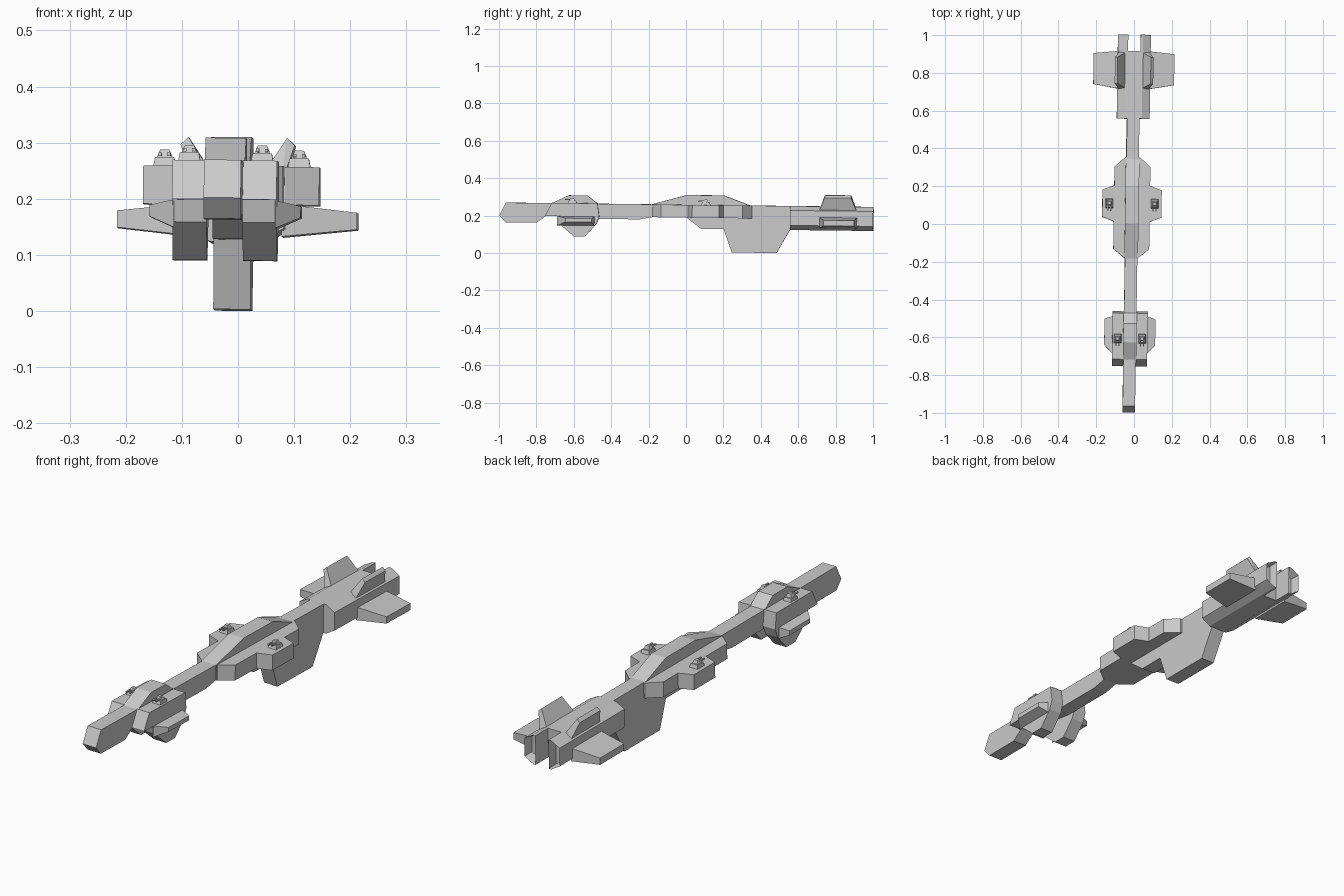
import bpy, bmesh
from mathutils import Euler, Matrix

cube = bpy.data.objects.get("Cube")
if cube:
    bpy.data.objects.remove(cube, do_unlink=True)

grey = (.6, .6, .6, 1)
hull_grey = bpy.data.materials.new("hull grey")
hull_grey.use_nodes = True
hull_grey.diffuse_color = grey
hull_grey.node_tree.nodes["Principled BSDF"].inputs["Base Color"].default_value = grey

# The hull is built straight, then sits slightly askew
POSE = Matrix.Translation((-.015, 0, 0)) @ Euler((-.012, .01, -.0155)).to_matrix().to_4x4()


def around(centre, reach=0):
    """Span reaching equally to both sides of a centre."""
    return (centre - reach, centre + reach)


def corners(x, y, z):
    """Corner points of a box given by three spans."""
    return [(i, j, k) for i in x for j in y for k in z]


def solid(name, *boxes, side=1, recess=0):
    """Faceted solid wrapped around boxes; recess sinks an opening in the rear face."""
    bm = bmesh.new()
    for points in boxes:
        for x, y, z in points:
            bm.verts.new((side * x, y, z))
    bmesh.ops.remove_doubles(bm, verts=bm.verts, dist=.0001)
    wrapped = bmesh.ops.convex_hull(bm, input=bm.verts)
    spare = set(wrapped["geom_interior"] + wrapped["geom_unused"])
    bmesh.ops.delete(bm, geom=[v for v in spare if isinstance(v, bmesh.types.BMVert)],
                     context="VERTS")
    bmesh.ops.dissolve_limit(bm, angle_limit=.01, verts=bm.verts, edges=bm.edges)
    bmesh.ops.recalc_face_normals(bm, faces=bm.faces)
    if recess:
        rear = max(bm.faces, key=lambda face: face.normal.y)
        bmesh.ops.inset_region(bm, faces=[rear], thickness=.01)
        bmesh.ops.translate(bm, verts=rear.verts, vec=(0, -recess, 0))
    mesh = bpy.data.meshes.new(name)
    bm.to_mesh(mesh)
    bm.free()
    mesh.materials.append(hull_grey)
    part = bpy.data.objects.new(name, mesh)
    part.matrix_world = POSE
    bpy.context.collection.objects.link(part)


def turret(name, x, y, side):
    """Tapered mount, smaller head and two barrels pointing forward."""
    mount, crown = DECK + .016, DECK + .03
    solid(name + "_mount",
          corners(around(x, .02), around(y, .025), around(DECK)),
          corners(around(x, .017), around(y, .02), around(mount)), side=side)
    solid(name + "_head",
          corners(around(x, .014), around(y, .013), around(mount)),
          corners(around(x, .008), around(y, .008), around(crown)), side=side)
    for offset in around(0, .008):
        solid(name + "_barrel",
              corners(around(x + offset, .003), around(y - .02, .02),
                      around(mount + .005, .003)), side=side)


# Shared heights and widths
DECK, FLOOR, BELLY = .258, .19, .13
deck_height = (FLOOR, DECK)
spine = around(0, .033)
cover = around(0, .036)

# Nose with a pointed front edge
solid("nose",
      corners(spine, (-1, -.75), around(FLOOR)),
      corners(spine, (-.967, -.6), around(DECK)))
solid("nose_chin",
      corners(spine, (-1, -.75), around(FLOOR)),
      corners(spine, (-.967, -.8), around(.153)))

# Long beam and its shallow belly
solid("beam", corners(spine, (-.7, .56), deck_height))
solid("beam_belly",
      corners(spine, (-.6, -.18), around(FLOOR)),
      corners(spine, (-.5, -.25), around(FLOOR - .013)))

# Keel: shallow step, deep fin and rear bulkhead
solid("keel_step",
      corners(spine, (0, .5), around(FLOOR)),
      corners(spine, (.08, .5), around(BELLY)))
solid("keel_fin",
      corners(spine, (.2, .555), (BELLY, DECK - .01)),
      corners(spine, (.245, .485), around(.006)))

# Raised covers on the spine
solid("forward_cover",
      corners(cover, (-.72, -.475), deck_height),
      corners(cover, (-.63, -.53), around(.301)))
solid("middle_cover",
      corners(cover, (-.185, .34), deck_height),
      corners(cover, (0, .2), around(.31)))

# Middle deck with cut corners and stepped sponsons
solid("middle_deck",
      corners(around(0, .095), (-.135, .3), deck_height),
      corners(around(0, .04), (-.18, .35), deck_height))
solid("sponsons",
      corners(around(0, .097), around(.105, .095), deck_height),
      corners(around(0, .157), around(.105, .072), deck_height))

# Core between the engine pods
solid("engine_core", corners(cover, (.555, .912), (BELLY, DECK)))

for side, label in ((1, "left_"), (-1, "right_")):
    # Forward cheek with a leg below it
    cheek = (.032, .093)
    solid(label + "forward_cheek",
          corners(cheek, (-.755, -.465), around(FLOOR)),
          corners(cheek, (-.72, -.475), around(DECK + .002)), side=side)
    solid(label + "forward_leg",
          corners(cheek, (-.69, -.465), around(FLOOR)),
          corners(cheek, (-.68, -.48), around(.15)),
          corners(cheek, around(-.57, .03), around(.083)), side=side)
    solid(label + "forward_winglet",
          corners(around(.09), around(-.59, .1), (.14, FLOOR)),
          corners(around(.135), around(-.575, .07), (.16, .18)), side=side)

    # Engine pod with chamfered outer edges and a hollow exhaust
    length = (.555, 1)
    solid(label + "engine_pod",
          corners((.033, .045), length, (BELLY, DECK)),
          corners((.033, .087), length, (.155, .235)), side=side, recess=.04)

    # Tapered rear wing and outward leaning fin
    solid(label + "rear_wing",
          corners(around(.08), around(.813, .1), (.142, .2)),
          corners(around(.214), around(.818, .082), (.156, .186)), side=side)
    solid(label + "tail_fin",
          corners((.034, .078), around(.81, .1), around(.235)),
          corners(around(.088), around(.81, .07), around(.318)),
          corners(around(.102), around(.81, .07), around(.305)), side=side)

    # Gun turrets
    turret(label + "forward_turret", .065, -.61, side)
    turret(label + "middle_turret", .12, .105, side)
